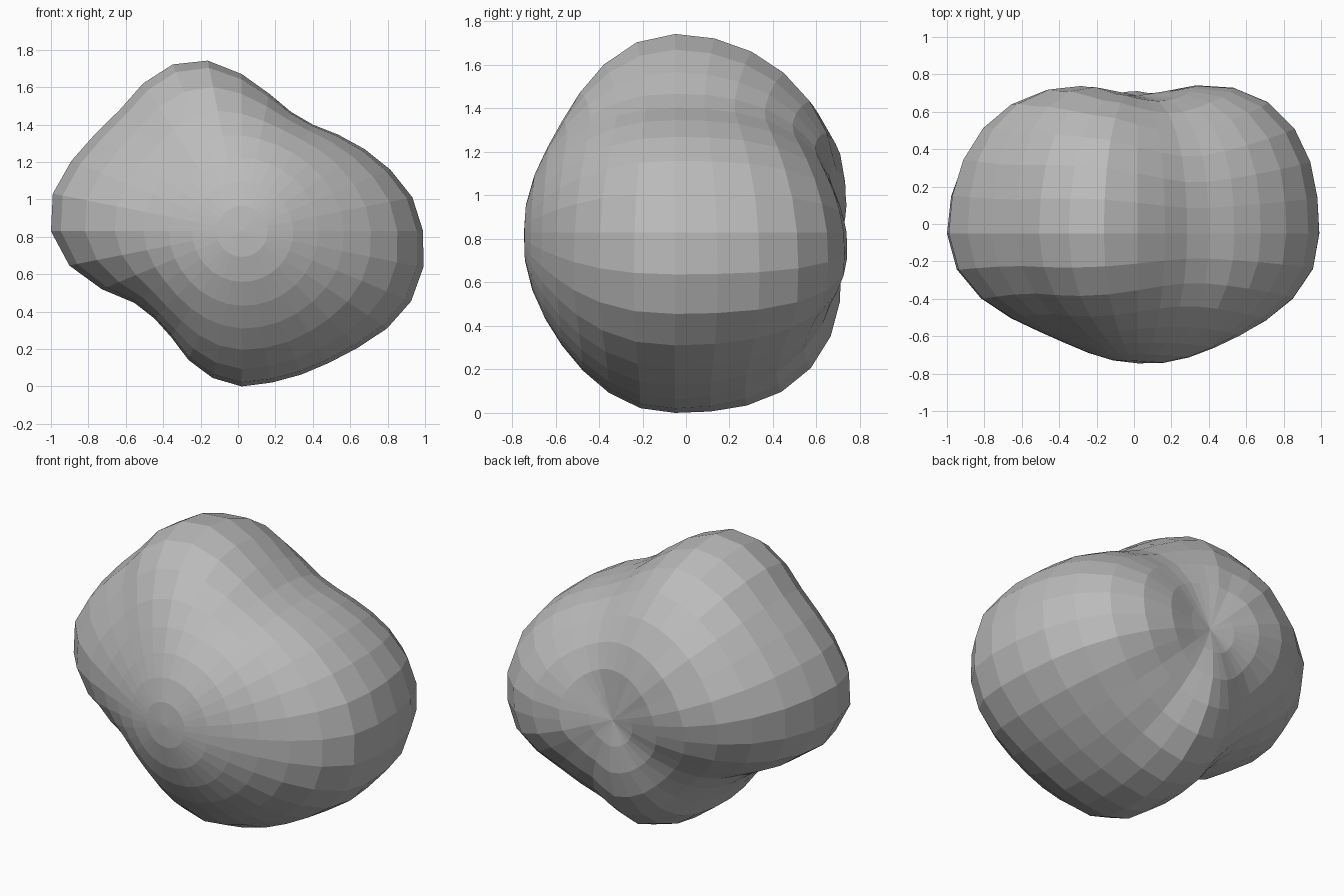
import bpy
import bmesh
from math import atan2, cos, exp, pi, radians
from mathutils import Matrix, Vector

SEGMENTS, RINGS = 32, 16
CENTRE = Vector((0.02, -0.05, 0.83))
FRONT_REACH, BACK_REACH = 0.695, 0.775

# Girth of the boulder around its front-to-back axis, starting at +x, turning to +z
GIRTH = [.97, .93, .86, .79, .73, .685, .69, .75, .84, .93, .965, .95, .92, .94, .985, 1.03,
         1.02, .94, .81, .69, .66, .68, .745, .80, .83, .825, .83, .845, .88, .935, .98, .99]
# Extra fullness of the back shoulder, in the same order at half the steps
SHOULDER = [.115, .09, .055, .03, .015, .025, .11, .10,
            .045, .03, .045, .07, .08, .03, .055, .11]


def remove_default_cube():
    cube = bpy.data.objects.get("Cube")
    if cube:
        bpy.data.objects.remove(cube, do_unlink=True)


def make_material(name, colour):
    material = bpy.data.materials.new(name)
    material.use_nodes = True
    material.diffuse_color = colour
    shader = material.node_tree.nodes["Principled BSDF"]
    shader.inputs["Base Color"].default_value = colour
    shader.inputs["Roughness"].default_value = 0.9
    return material


def around(values, angle):
    """Value at an angle, blended between evenly spaced entries of a closed loop."""
    place = angle / (2 * pi) * len(values) + len(values)
    step = int(place + 0.001)
    here, after = values[step % len(values)], values[(step + 1) % len(values)]
    return here + (after - here) * (place - step)


def boulder_radius(direction):
    """Distance from the centre to the surface along a unit direction."""
    angle = atan2(direction.z, direction.x)
    girth = around(GIRTH, angle)
    spread = min(1.0, Vector((direction.x, direction.z)).length)
    halfway = abs(2 * spread * direction.y)

    # Front tapers to a blunt nose, a little fuller on the +x side
    if direction.y <= 0:
        swell = 0.01 + 0.02 * cos(angle + radians(20))
        return FRONT_REACH + (girth - FRONT_REACH) * spread ** 5 + swell * halfway

    # Back has full shoulders around a shallow dish beside the pole
    swell = around(SHOULDER, angle)
    radius = BACK_REACH + (girth - BACK_REACH) * spread ** 2 + swell * halfway ** 2
    dish = Vector((0.06, 0.98, 0.08)).normalized()
    return radius - 0.045 * exp(-((direction - dish).length / 0.26) ** 2)


def build_boulder():
    bm = bmesh.new()
    bmesh.ops.create_uvsphere(bm, u_segments=SEGMENTS, v_segments=RINGS, radius=1,
                              matrix=Matrix.Rotation(radians(90), 4, "X"))
    for vert in bm.verts:
        direction = vert.co.normalized()
        vert.co = CENTRE + direction * boulder_radius(direction)
    bmesh.ops.recalc_face_normals(bm, faces=bm.faces)
    mesh = bpy.data.meshes.new("boulder")
    bm.to_mesh(mesh)
    bm.free()
    mesh.materials.append(make_material("stone grey", (0.5, 0.5, 0.5, 1)))
    boulder = bpy.data.objects.new("boulder", mesh)
    bpy.context.collection.objects.link(boulder)


remove_default_cube()
build_boulder()
